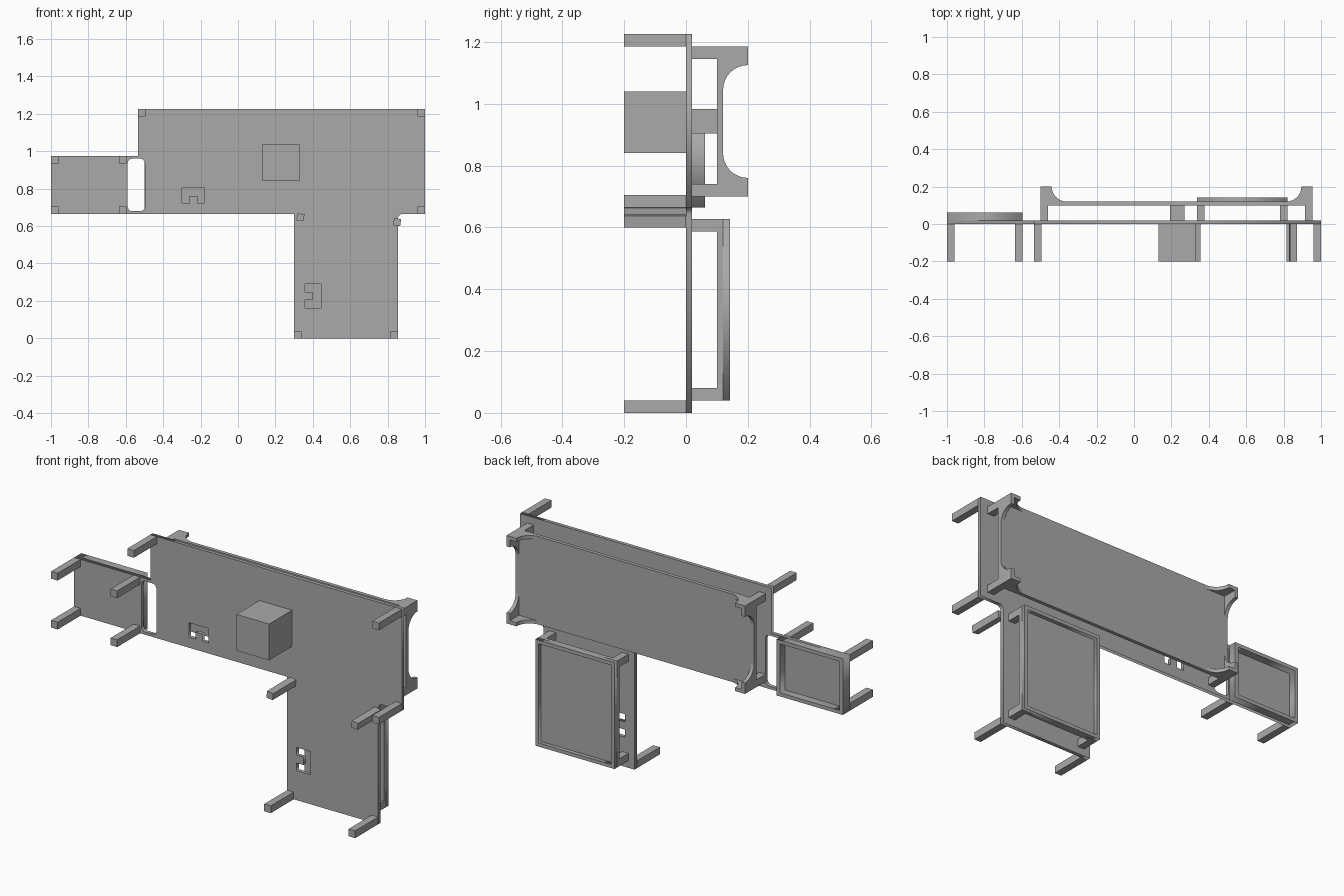
import bpy, bmesh, math
from mathutils import Vector, Matrix

if "Cube" in bpy.data.objects:
    bpy.data.objects.remove(bpy.data.objects["Cube"], do_unlink=True)

grey = bpy.data.materials.new("plain_grey")
grey.use_nodes = True
grey.diffuse_color = (0.4, 0.4, 0.4, 1)
grey.node_tree.nodes["Principled BSDF"].inputs["Base Color"].default_value = (0.4, 0.4, 0.4, 1)


def finish(name, bm):
    bmesh.ops.recalc_face_normals(bm, faces=bm.faces)
    mesh = bpy.data.meshes.new(name)
    bm.to_mesh(mesh)
    bm.free()
    mesh.materials.append(grey)
    obj = bpy.data.objects.new(name, mesh)
    bpy.context.collection.objects.link(obj)
    return obj


def box(name, x0, x1, y0, y1, z0, z1, turn=0):
    """Box by its limits, optionally turned about its own depth axis."""
    bm = bmesh.new()
    bmesh.ops.create_cube(bm, size=1)
    centre = Vector((x0 + x1, y0 + y1, z0 + z1)) / 2
    size = Matrix.Diagonal((x1 - x0, y1 - y0, z1 - z0, 1))
    bm.transform(Matrix.Translation(centre) @ Matrix.Rotation(turn, 4, 'Y') @ size)
    return finish(name, bm)


def rect(x0, x1, z0, z1):
    return [(x0, z0), (x1, z0), (x1, z1), (x0, z1)]


def arc(cx, cz, r, start, end, steps=8):
    angles = [math.radians(start + (end - start) * i / steps) for i in range(steps + 1)]
    return [(cx + r * math.cos(a), cz + r * math.sin(a)) for a in angles]


def sheet(name, loops, y0, y1):
    """Flat sheet from an outline plus hole loops in the x-z plane."""
    curve = bpy.data.curves.new(name, 'CURVE')
    curve.dimensions = '2D'
    curve.fill_mode = 'BOTH'
    curve.extrude = (y1 - y0) / 2
    for loop in loops:
        spline = curve.splines.new('POLY')
        spline.points.add(len(loop) - 1)
        for p, (x, z) in zip(spline.points, loop):
            p.co = (x, z, 0, 1)
        spline.use_cyclic_u = True
    temp = bpy.data.objects.new(name + "_outline", curve)
    mesh = bpy.data.meshes.new_from_object(temp)
    bm = bmesh.new()
    bm.from_mesh(mesh)
    bmesh.ops.remove_doubles(bm, verts=bm.verts, dist=0.0001)
    bm.transform(Matrix.Translation((0, (y0 + y1) / 2, 0)) @ Matrix.Rotation(math.pi / 2, 4, 'X'))
    bpy.data.objects.remove(temp)
    bpy.data.curves.remove(curve)
    bpy.data.meshes.remove(mesh)
    return finish(name, bm)


def rim(name, x0, x1, y0, y1, z0, z1, t):
    return sheet(name, [rect(x0, x1, z0, z1), rect(x0 + t, x1 - t, z0 + t, z1 - t)], y0, y1)


# Base plate: wide top, lower wing, side wing, rounded slot and two tabbed openings
outline = [(0.3, 0), (0.855, 0)] + arc(0.88, 0.64, 0.025, 180, 90)
outline += [(1, 0.665), (1, 1.225), (-0.535, 1.225), (-0.535, 0.975),
            (-1, 0.975), (-1, 0.665), (0.3, 0.665)]
r = 0.025
sx0, sx1, sz0, sz1 = -0.59, -0.498, 0.68, 0.96
slot = (arc(sx1 - r, sz1 - r, r, 0, 90) + arc(sx0 + r, sz1 - r, r, 90, 180)
        + arc(sx0 + r, sz0 + r, r, 180, 270) + arc(sx1 - r, sz0 + r, r, 270, 360))
arch = [(-0.3, 0.723), (-0.26, 0.723), (-0.26, 0.762), (-0.217, 0.762),
        (-0.217, 0.723), (-0.18, 0.723), (-0.18, 0.803), (-0.3, 0.803)]
hook = [(0.357, 0.163), (0.443, 0.163), (0.443, 0.29), (0.357, 0.29),
        (0.357, 0.248), (0.4, 0.248), (0.4, 0.205), (0.357, 0.205)]
sheet("base_plate", [outline, slot, arch, hook], 0, 0.02)

# Front legs at the corners of each part of the plate
leg = 0.04
corners = [(-0.535, 1.185), (0.96, 1.185), (0.96, 0.665), (0.3, 0), (0.815, 0),
           (-1, 0.665), (-1, 0.935), (-0.637, 0.665), (-0.637, 0.935)]
for x, z in corners:
    box("front_leg", x, x + leg, -0.2, 0, z, z + leg)
box("turned_leg_right", 0.315, 0.353, -0.2, 0, 0.628, 0.666, math.radians(8))
box("turned_leg_left", 0.832, 0.87, -0.2, 0, 0.602, 0.64, math.radians(8))

# Front block and the post behind it
box("front_block", 0.13, 0.33, -0.2, 0, 0.84, 1.04)
box("centre_post", 0.193, 0.27, 0.02, 0.1, 0.903, 0.983)

# Side tray rim
rim("side_tray_rim", -1, -0.597, 0.02, 0.062, 0.665, 0.975, 0.02)


def posts(name, x0, x1, z0, z1):
    for x in (x0, x1 - leg):
        for z in (z0, z1 - leg):
            box(name, x, x + leg, 0.02, 0.1, z, z + leg)


# Lower tray on four posts
tray = (0.337, 0.82, 0.04, 0.627)
posts("lower_tray_post", *tray)
box("lower_tray_floor", tray[0], tray[1], 0.1, 0.12, tray[2], tray[3])
rim("lower_tray_rim", tray[0], tray[1], 0.12, 0.142, tray[2], tray[3], 0.02)

# Rear panel on four posts
panel = (-0.5, 0.955, 0.7, 1.185)
posts("rear_panel_post", *panel)
box("rear_panel", panel[0], panel[1], 0.1, 0.12, panel[2], panel[3])


# Corner brackets: two thin walls in an L, each with a concave curved end
def bracket_wall(name, corner, signs, along_x, start, t=0.02):
    profile = [(start, 0.12)] + arc(0.14, 0.2, 0.08, 270, 180) + [(start, 0.2)]
    bm = bmesh.new()
    rings = []
    for side in (0, t):
        ring = []
        for u, y in profile:
            dx, dz = (u, side) if along_x else (side, u)
            ring.append(bm.verts.new((corner[0] + signs[0] * dx, y, corner[1] + signs[1] * dz)))
        bm.faces.new(ring)
        rings.append(ring)
    n = len(profile)
    for i in range(n):
        j = (i + 1) % n
        bm.faces.new((rings[0][i], rings[0][j], rings[1][j], rings[1][i]))
    finish(name, bm)


for x, sx in ((panel[0], 1), (panel[1], -1)):
    for z, sz in ((panel[2], 1), (panel[3], -1)):
        bracket_wall("bracket_long_wall", (x, z), (sx, sz), True, 0)
        bracket_wall("bracket_short_wall", (x, z), (sx, sz), False, 0.02)
